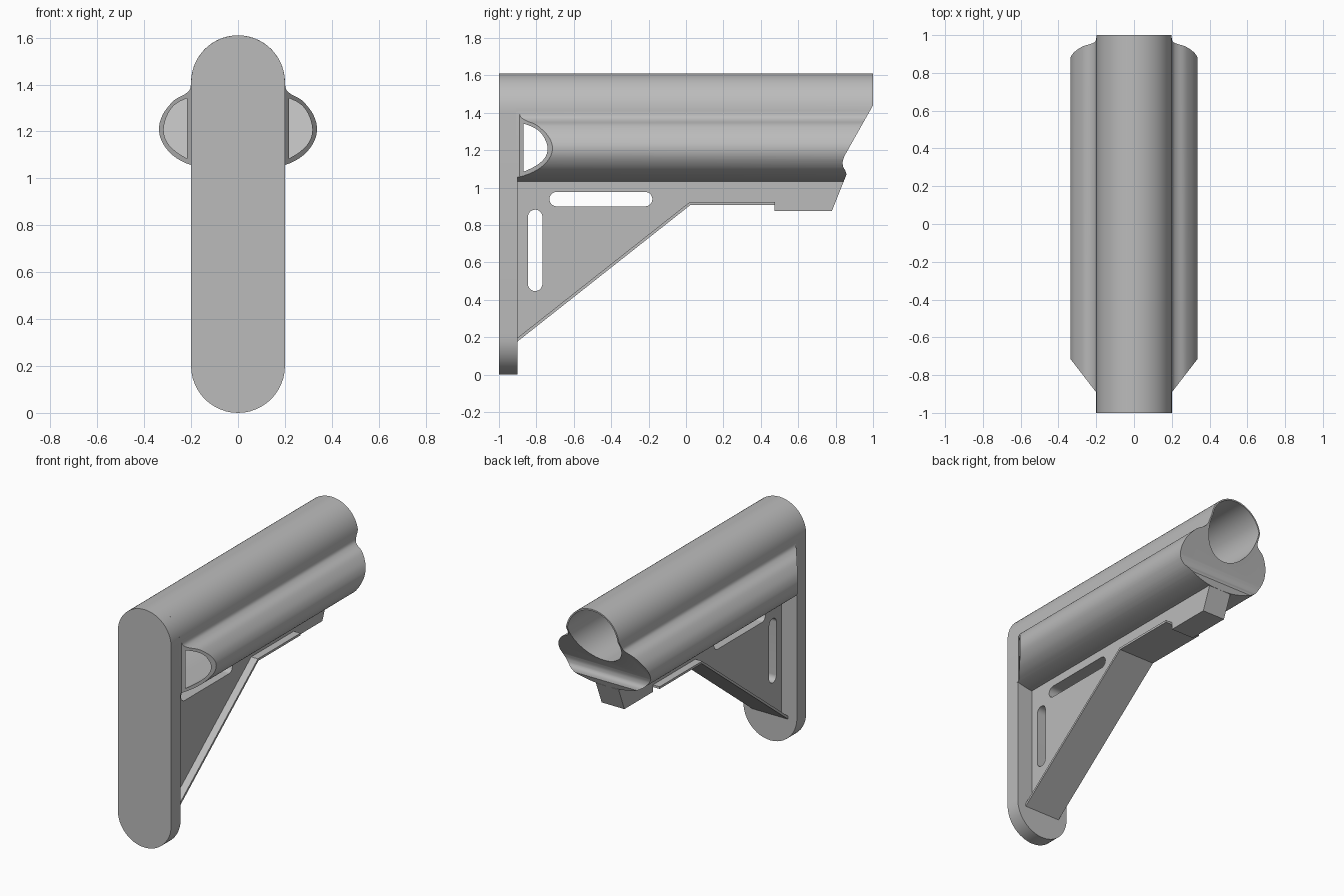
import bpy, bmesh
from math import sin, cos, pi, radians
from mathutils import Vector

cube = bpy.data.objects.get("Cube")
if cube:
    bpy.data.objects.remove(cube, do_unlink=True)

grey = bpy.data.materials.new("plain grey")
grey.use_nodes = True
COLOR = (0.5, 0.5, 0.5, 1)
grey.diffuse_color = COLOR
grey.node_tree.nodes["Principled BSDF"].inputs["Base Color"].default_value = COLOR


def prism(name, pts, axis, lo, hi):
    """Extrude a 2D outline along an axis; outline is (y,z), (x,z) or (x,y)."""
    place = {"x": lambda a, b, t: (t, a, b),
             "y": lambda a, b, t: (a, t, b),
             "z": lambda a, b, t: (a, b, t)}[axis]
    bm = bmesh.new()
    ends = [[bm.verts.new(place(a, b, t)) for a, b in pts] for t in (lo, hi)]
    for ring in ends:
        bm.faces.new(ring)
    n = len(pts)
    for i in range(n):
        j = (i + 1) % n
        bm.faces.new((ends[0][i], ends[0][j], ends[1][j], ends[1][i]))
    bmesh.ops.recalc_face_normals(bm, faces=bm.faces)
    mesh = bpy.data.meshes.new(name)
    bm.to_mesh(mesh)
    bm.free()
    mesh.materials.append(grey)
    obj = bpy.data.objects.new(name, mesh)
    bpy.context.collection.objects.link(obj)
    return obj


def boolean(obj, tool, operation="DIFFERENCE"):
    mod = obj.modifiers.new("bool", "BOOLEAN")
    mod.operation, mod.solver, mod.object = operation, "EXACT", tool
    bpy.context.view_layer.objects.active = obj
    bpy.ops.object.modifier_apply(modifier=mod.name)
    bpy.data.objects.remove(tool, do_unlink=True)


def arc(cx, cy, r, a0, a1, n=24):
    return [(cx + r * cos(radians(a0 + (a1 - a0) * i / n)),
             cy + r * sin(radians(a0 + (a1 - a0) * i / n))) for i in range(n + 1)]


def smooth(pts, steps=4):
    """Catmull-Rom curve through the points."""
    p = [Vector(q) for q in pts]
    p = [2 * p[0] - p[1]] + p + [2 * p[-1] - p[-2]]
    out = []
    for a, b, c, d in zip(p, p[1:], p[2:], p[3:]):
        for k in range(steps):
            t = k / steps
            out.append(tuple(0.5 * (2 * b + (c - a) * t + (2 * a - 5 * b + 4 * c - d) * t * t
                                    + (3 * b - a - 3 * c + d) * t ** 3)))
    return out + [tuple(pts[-1])]


def mirrored(half):
    """Close a right half outline that begins and ends on x = 0."""
    return half + [(-x, z) for x, z in half[-2:0:-1]]


def capsule(a0, b0, a1, b1):
    """Stadium outline filling a rectangle."""
    if b1 - b0 > a1 - a0:
        r = (a1 - a0) / 2
        return arc(a0 + r, b1 - r, r, 0, 180) + arc(a0 + r, b0 + r, r, 180, 360)
    r = (b1 - b0) / 2
    return arc(a1 - r, b0 + r, r, -90, 90) + arc(a0 + r, b0 + r, r, 90, 270)


TUBE_Z, TUBE_R = 1.41, 0.2

# Butt pad
butt_pad = prism("butt_pad", capsule(-TUBE_R, 0, TUBE_R, TUBE_Z + TUBE_R), "y", -1, -0.9)

# Tube with side pods
pod = smooth([(0.2, 1.405), (0.206, 1.378), (0.228, 1.358), (0.27, 1.335), (0.31, 1.29),
              (0.33, 1.25), (0.337, 1.21), (0.328, 1.165), (0.3, 1.12), (0.26, 1.085),
              (0.2, 1.057), (0.1, 1.035), (0, 1.03)])
half = [(0, TUBE_Z + TUBE_R)] + arc(0, TUBE_Z, TUBE_R, 90, 0)[1:] + pod
body = prism("body_shell", mirrored(half), "y", -0.91, 1)

# Slanted pod mouths
for s in (-1, 1):
    mouth = [(s * 0.201, -0.89), (s * 0.4, -0.632), (s * 0.4, -1.1), (s * 0.201, -1.1)]
    boolean(body, prism("mouth_cutter", mouth, "z", 0.9, 1.402))

# Storage cavity with a slanted end wall
inner = smooth([(0.2, 1.35), (0.265, 1.318), (0.3, 1.273), (0.317, 1.21),
                (0.303, 1.155), (0.262, 1.112), (0.2, 1.075)])
cavity = prism("cavity_cutter", mirrored([(0, 1.35)] + inner + [(0, 1.075)]), "y", -0.87, 0.8)
for v in cavity.data.vertices:
    if v.co.y > 0:
        v.co.y = 0.82 + 0.55 * (v.co.z - 1.15)
boolean(body, cavity)

# Inner tube lining, slanted open end, bore
liner = prism("liner", arc(0, TUBE_Z, 0.197, 0, 360, 64)[:-1], "y", -0.6, 0.99)
boolean(body, liner, "UNION")
end_profile = [(1.2, 1.44), (1.0, 1.44)] + smooth(
    [(0.846, 1.167), (0.838, 1.14), (0.84, 1.112), (0.852, 1.09), (0.858, 1.07)]) + [
    (0.78, 0.875), (1.2, 0.875)]
boolean(body, prism("end_cutter", end_profile, "x", -0.5, 0.5))
bore = arc(0, TUBE_Z, 0.19, 0, 360, 64)[:-1]
boolean(body, prism("bore_cutter", bore, "y", -0.58, 1.2))

# Triangular web with front block and two sling slots
web = prism("web", [(-0.91, 0.18), (0.02, 0.918), (0.473, 0.918), (0.473, 0.875),
                    (0.78, 0.875), (0.842, 1.03), (0.82, 1.05), (-0.91, 1.05)],
            "x", -0.085, 0.085)
for slot in ((-0.73, 0.9, -0.18, 0.977), (-0.845, 0.447, -0.768, 0.882)):
    boolean(web, prism("slot_cutter", capsule(*slot), "x", -0.3, 0.3))

# Flange along the lower edge
flange = prism("lower_flange", [(-0.91, 0.17), (0.025, 0.908), (0.475, 0.908),
                                (0.475, 0.923), (0.02, 0.923), (-0.91, 0.19)],
               "x", -0.135, 0.135)

# Smooth rounded surfaces, keep edges crisp
for obj in (butt_pad, body, web, flange):
    bpy.ops.object.select_all(action="DESELECT")
    obj.select_set(True)
    bpy.context.view_layer.objects.active = obj
    bpy.ops.object.shade_smooth_by_angle(angle=radians(30))
